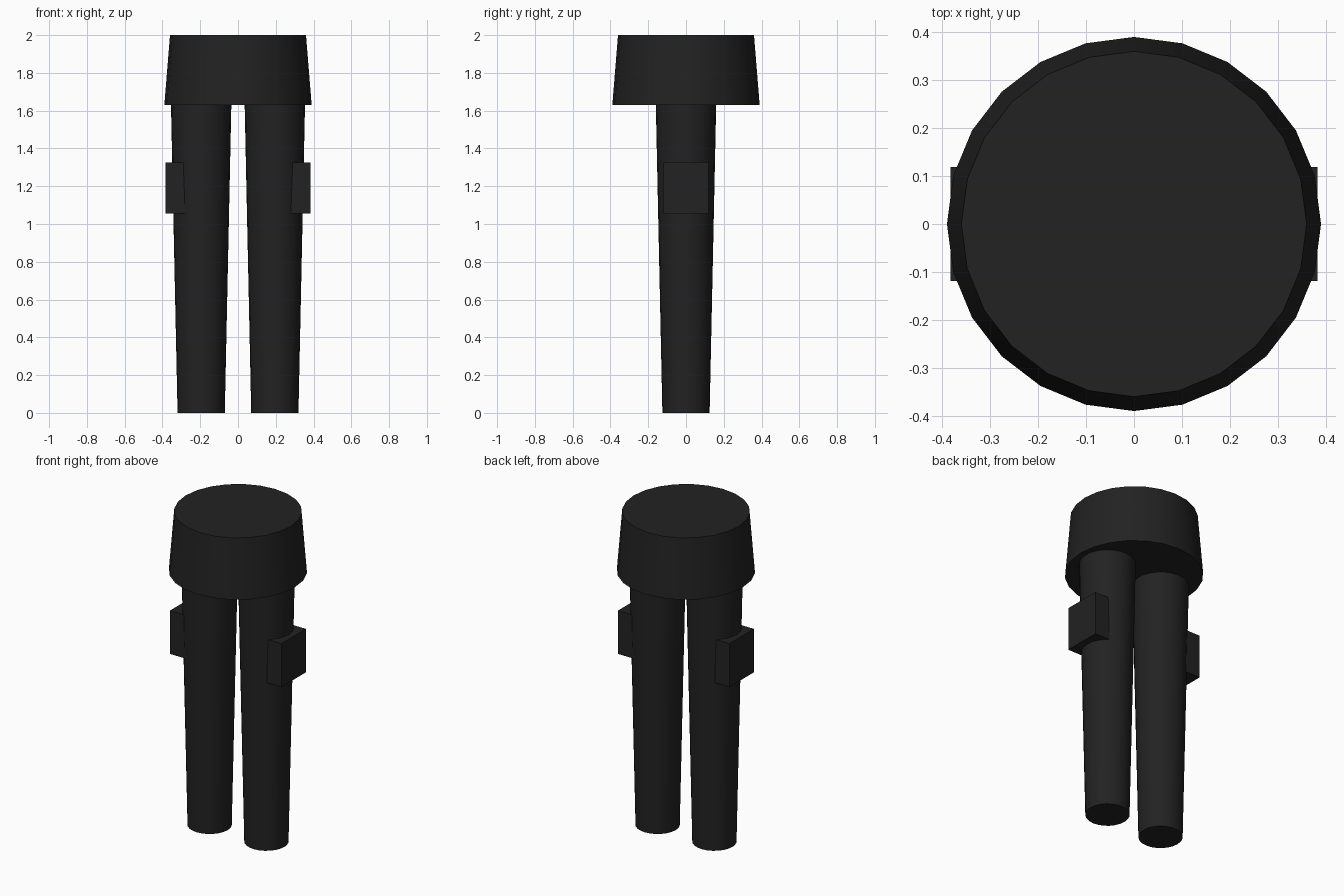
import bpy
import math

cube = bpy.data.objects.get("Cube")
if cube:
    bpy.data.objects.remove(cube, do_unlink=True)

# Single dark cloth colour
cloth = bpy.data.materials.new("charcoal_cloth")
cloth.use_nodes = True
colour = (0.016, 0.016, 0.016, 1)
cloth.diffuse_color = colour
cloth.node_tree.nodes["Principled BSDF"].inputs["Base Color"].default_value = colour


def finish(name):
    obj = bpy.context.object
    obj.name = name
    obj.data.materials.append(cloth)
    return obj


def tapered_tube(name, x, z_low, z_high, r_low, r_high, sides=24):
    bpy.ops.mesh.primitive_cone_add(
        vertices=sides, radius1=r_low, radius2=r_high,
        depth=z_high - z_low, location=(x, 0, (z_low + z_high) / 2))
    bpy.ops.object.shade_smooth_by_angle(angle=math.radians(30))
    return finish(name)


def block(name, x, z, size):
    bpy.ops.mesh.primitive_cube_add(size=1, location=(x, 0, z))
    bpy.context.object.scale = size
    bpy.ops.object.transform_apply(location=False, rotation=False, scale=True)
    return finish(name)


# Hip section flares slightly towards its lower hem
tapered_tube("hips", 0, 1.63, 2.0, 0.39, 0.36)

# Legs narrow towards the ankle, each with a boxy pocket on its outer side
for side, sign in (("left", 1), ("right", -1)):
    tapered_tube(side + "_leg", sign * 0.195, 0, 1.64, 0.125, 0.16)
    block(side + "_pocket", sign * 0.318, 1.19, (0.13, 0.238, 0.27))
